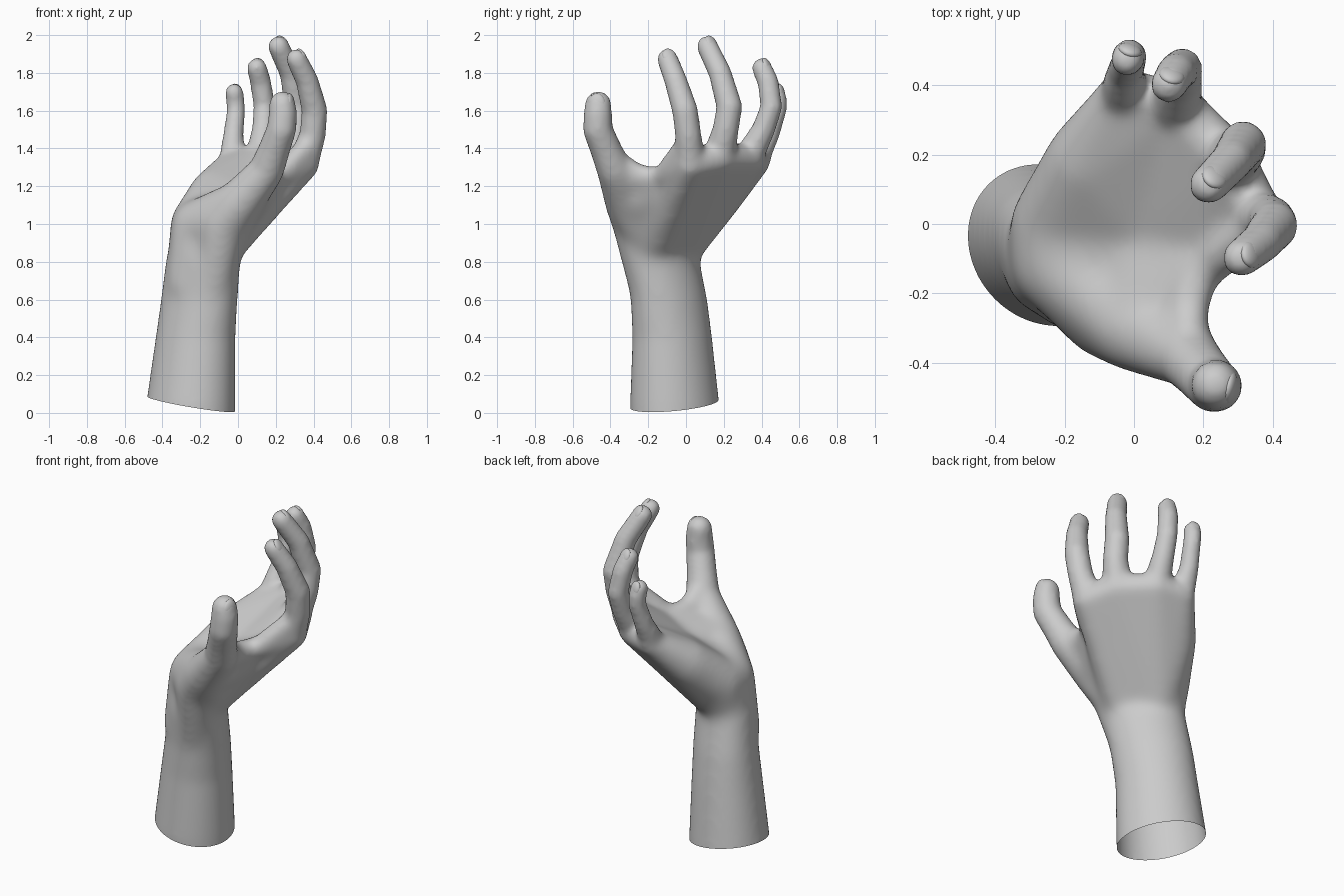
import bpy, bmesh, math
from mathutils import Vector, Matrix

if "Cube" in bpy.data.objects:
    bpy.data.objects.remove(bpy.data.objects["Cube"])

# Unit sphere template used for all rounded hulls
t = bmesh.new()
bmesh.ops.create_icosphere(t, subdivisions=3, radius=1)
BALL = [v.co.copy() for v in t.verts]
t.free()

body = bmesh.new()


def hull(*balls):
    """Rounded solid: convex hull around spheres (x, y, z, r)."""
    vs = [body.verts.new(Vector(b[:3]) + p * b[3]) for b in balls for p in BALL]
    res = bmesh.ops.convex_hull(body, input=vs)
    junk = {g for g in res["geom_interior"] + res["geom_unused"]
            if isinstance(g, bmesh.types.BMVert)}
    bmesh.ops.delete(body, geom=list(junk), context='VERTS')


def chain(balls):
    for a, b in zip(balls, balls[1:]):
        hull(a, b)


# Forearm: elliptical loft, long axis turned along (1, -1)
rings = [(-0.26, -0.05, -0.2, .255, .225), (-0.25, -0.06, 0.05, .25, .22),
         (-0.225, -0.073, 0.4, .228, .194), (-0.205, -0.09, 0.6, .228, .178),
         (-0.185, -0.125, 0.8, .23, .165), (-0.165, -0.13, 0.95, .215, .15)]
N = 40
loops = []
u, w = Vector((1, -1, 0)).normalized(), Vector((1, 1, 0)).normalized()
for x, y, z, a, b in rings:
    loops.append([body.verts.new(Vector((x, y, z))
                  + u * a * math.cos(2 * math.pi * i / N)
                  + w * b * math.sin(2 * math.pi * i / N)) for i in range(N)])
for lo, hi in zip(loops, loops[1:]):
    for i in range(N):
        j = (i + 1) % N
        body.faces.new((lo[i], lo[j], hi[j], hi[i]))
body.faces.new(loops[0][::-1])
body.faces.new(loops[-1])

# Fingers: joints from knuckle to tip
index = [(.352, .02, 1.34, .082), (.395, .012, 1.47, .07), (.406, -.005, 1.6, .069),
         (.365, -.055, 1.76, .061), (.31, -.098, 1.873, .056)]
middle = [(.27, .18, 1.375, .085), (.31, .21, 1.5, .07), (.315, .23, 1.62, .069),
          (.28, .18, 1.8, .061), (.215, .113, 1.94, .057)]
ring = [(.12, .34, 1.37, .077), (.135, .41, 1.5, .062), (.14, .452, 1.62, .058),
        (.12, .435, 1.75, .057), (.10, .402, 1.826, .054)]
pinky = [(-.03, .38, 1.355, .07), (-.025, .44, 1.47, .054), (-.01, .483, 1.6, .05),
         (-.015, .485, 1.66, .05), (-.02, .475, 1.696, .05)]
thumb = [(.15, -.375, 1.28, .095), (.19, -.422, 1.39, .084), (.23, -.467, 1.5, .079),
         (.238, -.467, 1.58, .076), (.235, -.465, 1.634, .07)]
for f in (index, middle, ring, pinky, thumb):
    chain(f)

# Palm: metacarpal slabs, set a little below the knuckles, hollow in the middle
k_i, k_m, k_r, k_p = [(f[0][0], f[0][1], f[0][2] - .025, f[0][3])
                      for f in (index, middle, ring, pinky)]
wrist_r = (-.085, -.18, .865, .108)
wrist_u = (-.185, -.005, .875, .10)
hull(k_i, k_m, wrist_r)
hull(k_m, k_r, wrist_r, wrist_u)
hull(k_r, k_p, wrist_u)

# Heel, little-finger side pad and thumb pad
heel = (-.20, -.11, .98, .155)
pad_a = (-.215, .0, 1.0, .145)
pad_b = (-.13, .18, 1.16, .13)
thenar_a = (-.08, -.265, 1.0, .128)
thenar_b = (.0, -.30, 1.10, .128)
web = (.20, -.06, 1.22, .07)
core = (.03, -.03, 1.11, .10)
hull(wrist_r, wrist_u, heel, pad_a, thenar_a)
hull(pad_a, pad_b, wrist_u)
hull(pad_b, k_p, k_r)
hull(heel, thenar_a, thenar_b)
hull(thenar_b, thumb[0])
hull(thenar_b, thenar_a, wrist_r)

# Palm floor: a fan of fillers around one centre
hull(core, pad_a, heel, thenar_a)
hull(core, pad_a, pad_b)
hull(core, pad_b, k_r)
hull(core, k_r, k_m)
hull(core, k_m, web)
hull(core, thenar_a, thenar_b)
hull(core, thenar_b, web)

# Wrist: blend the forearm into the heel and the thumb pad
hull((-.13, -.205, .68, .105), thenar_a, wrist_r)
hull((-.245, -.13, .68, .135), heel, pad_a)

# Web between thumb and index
hull((.13, -.36, 1.28, .055), web, (.04, -.24, 1.08, .09), wrist_r)
hull((.155, -.375, 1.35, .05), (.16, -.25, 1.255, .06), (.13, -.34, 1.22, .06))
hull(web, k_i, (.1, -.1, 1.1, .08))
hull((.36, -.01, 1.40, .06), (.22, -.12, 1.255, .06), k_i)

bmesh.ops.recalc_face_normals(body, faces=body.faces)
raw = bpy.data.meshes.new("hand_raw")
body.to_mesh(raw)
body.free()
hand = bpy.data.objects.new("hand", raw)
bpy.context.collection.objects.link(hand)


def bake():
    """Replace the mesh by its modified result."""
    dg = bpy.context.evaluated_depsgraph_get()
    hand.data = bpy.data.meshes.new_from_object(hand.evaluated_get(dg))
    hand.modifiers.clear()


# Fuse and soften the volumes into one skin
m = hand.modifiers.new("fuse", 'REMESH')
m.mode = 'VOXEL'
m.voxel_size = 0.014
s = hand.modifiers.new("soften", 'SMOOTH')
s.factor = 0.5
s.iterations = 12
bake()

# Extra softening of palm and wrist, fading out towards fingers, thumb and forearm
g = hand.vertex_groups.new(name="palm")
for v in hand.data.vertices:
    x, y, z = v.co
    up = (1.44 - z - 2 * max(0, -y - .36)) / .35
    g.add([v.index], max(0, min(1, up, (z - .1) / .6)), 'REPLACE')
s = hand.modifiers.new("soften_palm", 'SMOOTH')
s.factor = 0.5
s.iterations = 60
s.vertex_group = "palm"
bake()
hand.data.name = "hand"

# Slanted open end of the forearm
bm = bmesh.new()
bm.from_mesh(hand.data)
bmesh.ops.bisect_plane(bm, geom=bm.verts[:] + bm.edges[:] + bm.faces[:],
                       plane_co=(-.02, -.2, .0), plane_no=(.16, -.075, 1),
                       clear_inner=True)
bm.to_mesh(hand.data)
bm.free()


def smooth(ob):
    bpy.ops.object.select_all(action='DESELECT')
    ob.select_set(True)
    bpy.context.view_layer.objects.active = ob
    bpy.ops.object.shade_smooth_by_angle(angle=math.radians(50))


smooth(hand)


# Nails: flat ovals sunk into the back of each fingertip
def nail(name, f, back):
    tip, prev, r = Vector(f[-1][:3]), Vector(f[-2][:3]), f[-1][3]
    along = (tip - prev).normalized()
    back = (back - along * back.dot(along)).normalized()
    side = along.cross(back)
    mat = Matrix((side * r * .7, along * r * .85, back * r * .36)).transposed().to_4x4()
    mat.translation = tip + back * r * .57 - along * r * .05
    b = bmesh.new()
    bmesh.ops.create_uvsphere(b, u_segments=20, v_segments=12, radius=1, matrix=mat)
    bmesh.ops.recalc_face_normals(b, faces=b.faces)
    me = bpy.data.meshes.new(name)
    b.to_mesh(me)
    b.free()
    ob = bpy.data.objects.new(name, me)
    bpy.context.collection.objects.link(ob)
    smooth(ob)


for name, f in (("index", index), ("middle", middle), ("ring", ring), ("pinky", pinky)):
    p = [Vector(q[:3]) for q in f]
    nail(name + "_nail", f, p[2] - (p[0] + p[4]) / 2)
nail("thumb_nail", thumb, Vector((1, -.2, 0)))
